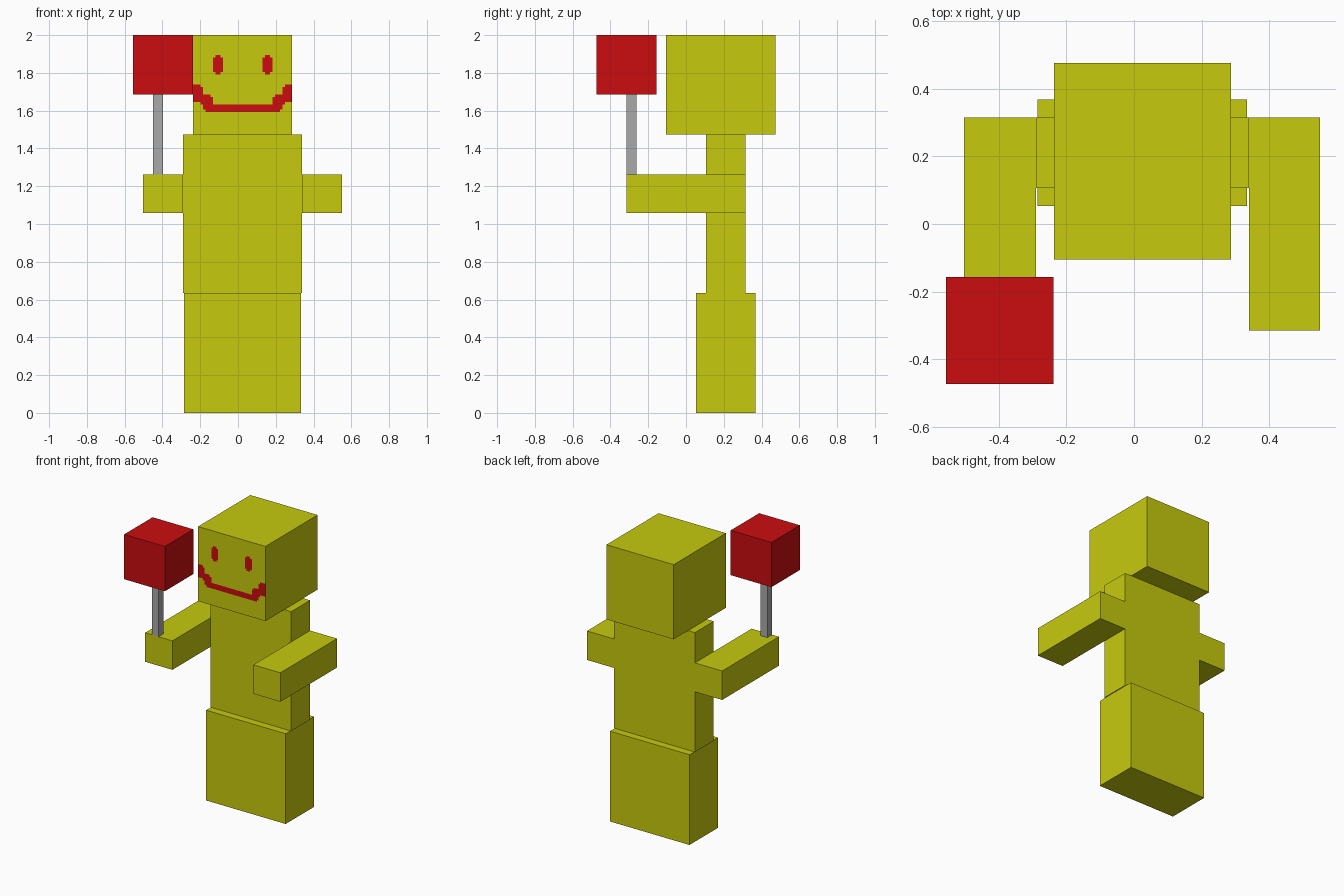
import bpy
import bmesh

cube = bpy.data.objects.get("Cube")
if cube:
    bpy.data.objects.remove(cube, do_unlink=True)


def material(name, rgb):
    mat = bpy.data.materials.new(name)
    mat.use_nodes = True
    color = (*rgb, 1.0)
    mat.diffuse_color = color
    mat.node_tree.nodes["Principled BSDF"].inputs["Base Color"].default_value = color
    return mat


yellow = material("yellow", (0.571, 0.591, 0.004))
red = material("red", (0.597, 0.004, 0.005))
grey = material("grey", (0.402, 0.402, 0.402))


def add_object(name, bm, mat):
    mesh = bpy.data.meshes.new(name)
    bm.to_mesh(mesh)
    bm.free()
    mesh.materials.append(mat)
    obj = bpy.data.objects.new(name, mesh)
    bpy.context.collection.objects.link(obj)
    return obj


def box(name, xs, ys, zs, mat):
    """Box spanning the given (min, max) range on each axis."""
    bm = bmesh.new()
    bmesh.ops.create_cube(bm, size=1.0)
    for v in bm.verts:
        v.co = [r[0] if c < 0 else r[1] for c, r in zip(v.co, (xs, ys, zs))]
    return add_object(name, bm, mat)


# Body
HEAD_X, HEAD_Y, HEAD_Z = (-0.237, 0.287), (-0.105, 0.475), (1.475, 2.0)
box("legs", (-0.285, 0.334), (0.053, 0.368), (0.0, 0.635), yellow)
box("torso", (-0.29, 0.34), (0.106, 0.315), (0.635, 1.475), yellow)
box("head", HEAD_X, HEAD_Y, HEAD_Z, yellow)
for name, xs in (("right_arm", (-0.502, -0.29)), ("left_arm", (0.34, 0.55))):
    box(name, xs, (-0.315, 0.315), (1.058, 1.262), yellow)

# Mallet held in the right hand
box("mallet_handle", (-0.45, -0.398), (-0.315, -0.262), (1.262, 1.685), grey)
box("mallet_head", (-0.555, -0.238), (-0.473, -0.157), (1.685, 2.0), red)

# Painted face: flat strips on a 40 x 40 grid over the head front
CELL = (HEAD_X[1] - HEAD_X[0]) / 40


def painted_plate(name, runs):
    """Each run is (first column, end column, first row, end row) from top left."""
    bm = bmesh.new()
    y = HEAD_Y[0] - 0.002
    for c0, c1, r0, r1 in runs:
        x0, x1 = HEAD_X[0] + c0 * CELL, HEAD_X[0] + c1 * CELL
        z0, z1 = HEAD_Z[1] - r1 * CELL, HEAD_Z[1] - r0 * CELL
        corners = ((x0, z0), (x1, z0), (x1, z1), (x0, z1))
        bm.faces.new([bm.verts.new((x, y, z)) for x, z in corners])
    return add_object(name, bm, red)


# Eyes with clipped corners
for name, c in (("right_eye", 8), ("left_eye", 28)):
    painted_plate(name, [(c + 1, c + 3, 8, 9), (c, c + 4, 9, 15), (c + 1, c + 3, 15, 16)])

# Stepped smile: one side mirrored, joined by the bottom bar
side = [(0, 3, 20, 21), (0, 4, 21, 24), (0, 7, 24, 25), (0, 8, 25, 27), (3, 8, 27, 28)]
mirrored = [(40 - c1, 40 - c0, r0, r1) for c0, c1, r0, r1 in side]
painted_plate("smile", side + mirrored + [(4, 36, 28, 30), (5, 35, 30, 31)])
